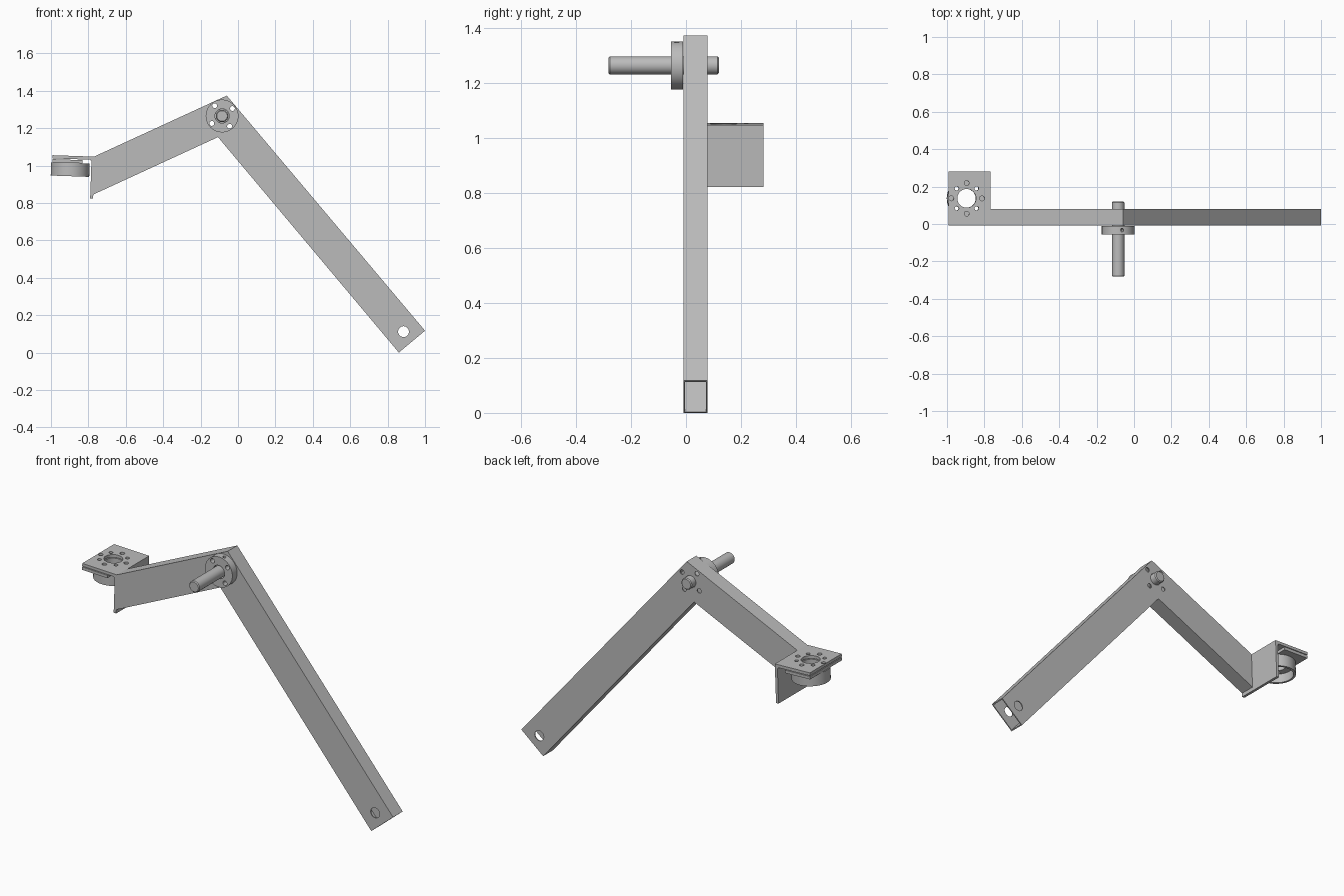
import bpy, bmesh
from math import radians, sin, cos
from mathutils import Matrix, Vector

if "Cube" in bpy.data.objects:
    bpy.data.objects.remove(bpy.data.objects["Cube"])

grey = bpy.data.materials.new("machined_grey")
grey.use_nodes = True
tone = (0.5, 0.5, 0.5, 1)
grey.diffuse_color = tone
grey.node_tree.nodes["Principled BSDF"].inputs["Base Color"].default_value = tone


def make(name, bm):
    bmesh.ops.recalc_face_normals(bm, faces=bm.faces)
    mesh = bpy.data.meshes.new(name)
    bm.to_mesh(mesh)
    bm.free()
    mesh.materials.append(grey)
    ob = bpy.data.objects.new(name, mesh)
    bpy.context.collection.objects.link(ob)
    return ob


def prism(name, outline, y0, y1):
    """Extrude an x-z outline along y."""
    bm = bmesh.new()
    face = bm.faces.new([bm.verts.new((x, y0, z)) for x, z in outline])
    new = bmesh.ops.extrude_face_region(bm, geom=[face])["geom"]
    bmesh.ops.translate(bm, vec=(0, y1 - y0, 0),
                        verts=[v for v in new if isinstance(v, bmesh.types.BMVert)])
    return make(name, bm)


def rod(name, start, end, radius, sides=48, chamfer=0):
    """Cylinder between two points."""
    a, b = Vector(start), Vector(end)
    turn = (b - a).to_track_quat('Z', 'Y').to_matrix().to_4x4()
    bm = bmesh.new()
    bmesh.ops.create_cone(bm, cap_ends=True, segments=sides, radius1=radius,
                          radius2=radius, depth=(b - a).length)
    if chamfer:
        rims = [e for e in bm.edges if abs(e.verts[0].co.z - e.verts[1].co.z) < 1e-5]
        bmesh.ops.bevel(bm, geom=rims, offset=chamfer, segments=1, affect='EDGES')
    bmesh.ops.transform(bm, matrix=Matrix.Translation((a + b) / 2) @ turn, verts=bm.verts)
    return make(name, bm)


def cut(ob, cutters):
    """Subtract each cutter, then discard it."""
    for c in cutters:
        mod = ob.modifiers.new("cut", 'BOOLEAN')
        mod.operation, mod.solver, mod.object = 'DIFFERENCE', 'EXACT', c
        deps = bpy.context.evaluated_depsgraph_get()
        ob_eval = ob.evaluated_get(deps)
        mesh = bpy.data.meshes.new_from_object(ob_eval)
        ob.modifiers.clear()
        ob.data = mesh
        bpy.data.objects.remove(c)


def ring_holes(count, start, dist):
    for i in range(count):
        t = radians(start + 360 / count * i)
        yield dist * cos(t), dist * sin(t)


# Bent hollow arm: top and bottom corner at the short end, elbow and long end
FRONT, BACK = -0.009, 0.079
tops = [Vector(p) for p in ((-0.776, 1.045), (-0.06, 1.374), (1.0, 0.117))]
bottoms = [Vector(p) for p in ((-0.776, 0.844), (-0.107, 1.152), (0.86, 0.0))]
arm = prism("bent_arm", tops + bottoms[::-1], FRONT, BACK)

wall = 0.006
in_top = [t.lerp(b, 0.035) for t, b in zip(tops, bottoms)]
in_bot = [b.lerp(t, 0.035) for t, b in zip(tops, bottoms)]
for line in (in_top, in_bot):
    line[0] += (line[0] - line[1]) * 0.05
    line[2] += (line[2] - line[1]) * 0.05
cutters = [prism("cavity", in_top + in_bot[::-1], FRONT + wall, BACK - wall)]

# Pivot, bolt and end holes through the arm
PX, PZ = -0.085, 1.265


def through(x, z, radius, sides=24):
    return rod("drill", (x, -0.2, z), (x, 0.2, z), radius, sides)


def bolt_drills():
    return [through(PX + x, PZ + z, 0.013) for x, z in ring_holes(4, 36, 0.068)]


cutters += [through(0.885, 0.112, 0.029, 32), through(PX, PZ, 0.034, 48)]
cut(arm, cutters + bolt_drills())

# Pivot shaft and its bolted collar
shaft = rod("pivot_shaft", (PX, -0.282, PZ), (PX, 0.12, PZ), 0.033, chamfer=0.005)
collar = rod("pivot_collar", (PX, -0.055, PZ), (PX, -0.011, PZ), 0.0875, 64)
screw = rod("drill", (PX, -0.033, PZ), (PX + 0.03, -0.033, PZ + 0.12), 0.009, 16)
cut(collar, [through(PX, PZ, 0.038, 48), screw] + bolt_drills())

# Tilted head, built around its own centre
CY = 0.137
head = Matrix.Translation((-0.895, CY, 1.04)) @ Matrix.Rotation(radians(2), 4, 'Y')
Y0, Y1 = FRONT - CY, 0.282 - CY


def drill(x, y, radius, sides=20):
    return rod("drill", (x, y, -0.2), (x, y, 0.1), radius, sides)


def mount_drills():
    return [drill(0, 0, 0.05, 48)] + [drill(x, y, 0.011) for x, y in ring_holes(4, 45, 0.075)]


# Angle bracket with a drilled top
bracket = prism("angle_bracket",
                [(-0.097, 0.012), (0.128, 0.012), (0.128, -0.213), (0.112, -0.213),
                 (0.112, -0.012), (0.105, -0.005), (-0.097, -0.005)], Y0, Y1)
cut(bracket, mount_drills() + [drill(x, y, 0.013) for x, y in ring_holes(4, 0, 0.082)])

# Clamp plate under the bracket
plate = prism("clamp_plate", [(-0.097, -0.009), (0.065, -0.009),
                              (0.065, -0.026), (-0.097, -0.026)], Y0, Y1)
cut(plate, mount_drills())

# Open-bottomed round housing
housing = rod("round_housing", (0, 0, -0.097), (0, 0, -0.026), 0.103, 64)
cut(housing, [rod("bore", (0, 0, -0.15), (0, 0, -0.045), 0.09, 64)] + mount_drills())

for ob in (bracket, plate, housing):
    ob.matrix_world = head

# Smooth the round walls, keep edges sharp
bpy.ops.object.select_all(action='DESELECT')
for ob in (arm, shaft, collar, bracket, plate, housing):
    ob.select_set(True)
    bpy.context.view_layer.objects.active = ob
bpy.ops.object.shade_smooth_by_angle(angle=radians(30))
